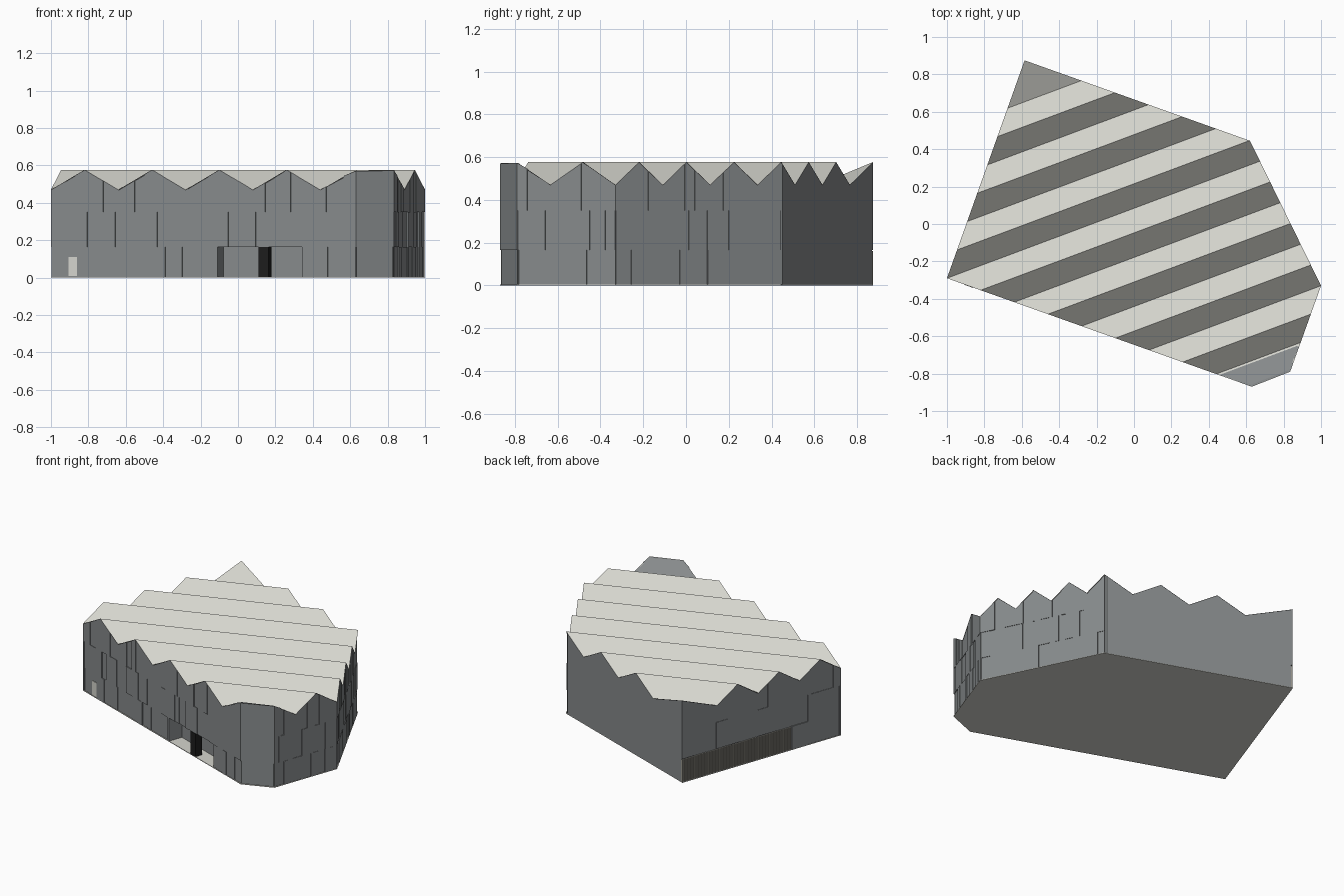
import bpy, bmesh, math, random
from mathutils import Vector, Matrix

random.seed(4)
if "Cube" in bpy.data.objects:
    bpy.data.objects.remove(bpy.data.objects["Cube"])


def material(name, color):
    m = bpy.data.materials.new(name)
    m.use_nodes = True
    m.diffuse_color = (*color, 1)
    m.node_tree.nodes["Principled BSDF"].inputs["Base Color"].default_value = (*color, 1)
    return m


ROOF = material("pale roof", (0.66, 0.66, 0.61))
WALL = material("slate wall", (0.24, 0.255, 0.26))
BLACK = material("black door", (0.012, 0.012, 0.012))
GRILLE = material("warm grey grille", (0.33, 0.32, 0.28))

# Plan corners, counterclockwise from the back right corner
A, F, E, D, C, B = PLAN = [Vector(p) for p in (
    (-0.585, 0.875), (-1, -0.29), (0.63, -0.87), (0.835, -0.79), (1, -0.33), (0.62, 0.445))]
FLOORS = (0.0, 0.165, 0.35)
EAVE, RIDGE = 0.47, 0.577
ANGLE = math.radians(20.5)
ACROSS = Vector((-math.sin(ANGLE), math.cos(ANGLE)))   # direction across the folds
STEP = 0.123
FIRST = ACROSS.dot(F)                                  # a valley runs from this corner
LAST = FIRST + 6 * STEP                                # last valley before the back corner
FOLDS = [FIRST + k * STEP for k in range(-8, 7)]


def roof_height(p):
    t = ACROSS.dot(p.xy)
    if t > LAST:
        up = (t - LAST) / (ACROSS.dot(A) - LAST)
    else:
        k = (t - FIRST) / STEP
        up = abs((k + 1) % 2 - 1)
    return EAVE + (RIDGE - EAVE) * up


def folded_face(plan, z):
    """Flat polygon cut along every roof fold that crosses it."""
    bm = bmesh.new()
    bm.faces.new([bm.verts.new((p.x, p.y, z)) for p in plan])
    return bm


def cut_folds(bm):
    for t in FOLDS:
        bmesh.ops.bisect_plane(bm, geom=bm.verts[:] + bm.edges[:] + bm.faces[:], dist=1e-5,
                               plane_co=(ACROSS * t).to_3d(), plane_no=ACROSS.to_3d())


def add_prism(target, plan, z0, z1=None):
    """Upright prism; without z1 its top follows the roof folds."""
    bm = folded_face(plan, z0)
    if z1 is None:
        cut_folds(bm)
    out = bmesh.ops.extrude_face_region(bm, geom=bm.faces[:], use_keep_orig=True)
    for v in out["geom"]:
        if isinstance(v, bmesh.types.BMVert):
            v.co.z = roof_height(v.co) - 0.001 if z1 is None else z1
    bmesh.ops.recalc_face_normals(bm, faces=bm.faces[:])
    mesh = bpy.data.meshes.new("temp")
    bm.to_mesh(mesh)
    bm.free()
    target.from_mesh(mesh)
    bpy.data.meshes.remove(mesh)


def finish(name, bm, mat):
    mesh = bpy.data.meshes.new(name)
    bm.to_mesh(mesh)
    bm.free()
    mesh.materials.append(mat)
    obj = bpy.data.objects.new(name, mesh)
    bpy.context.collection.objects.link(obj)
    return obj


def prism(name, plan, z0, z1, mat):
    bm = bmesh.new()
    add_prism(bm, plan, z0, z1)
    return finish(name, bm, mat)


def outward(p, q):
    d = (q - p).normalized()
    return Vector((d.y, -d.x))


def strip(p, q, s0, s1, out0, out1, back):
    """Plan of a board on wall p-q, between fractions s0 and s1."""
    n = outward(p, q)
    a, b = p.lerp(q, s0), p.lerp(q, s1)
    return [a + n * out0, b + n * out1, b + n * back, a + n * back]


def inset_plan(depths):
    result = []
    for i, p in enumerate(PLAN):
        n0 = outward(PLAN[i - 1], p)
        n1 = outward(p, PLAN[(i + 1) % len(PLAN)])
        rhs = Vector((n0.dot(p) - depths[i - 1], n1.dot(p) - depths[i]))
        result.append(Matrix((n0, n1)).inverted() @ rhs)
    return result


# Building core: panelled walls sit back, the plain back wall is flush
core = inset_plan([0.012] * 5 + [0.0])
REC0, REC1 = 0.546, 0.822
notch = strip(F, E, REC0, REC1, -0.012, -0.012, -0.1)
lower = core[:2] + [notch[0], notch[3], notch[2], notch[1]] + core[2:]
prism("ground_floor_core", lower, 0.003, FLOORS[1], WALL)
prism("upper_floor_core", core, FLOORS[1], None, WALL)
prism("floor_slab", PLAN, 0, 0.004, ROOF)

# Folded roof skin
roof = folded_face(PLAN, 0)
cut_folds(roof)
for v in roof.verts:
    v.co.z = roof_height(v.co)
finish("folded_roof", roof, ROOF)


# Facade panels of random width and depth, one band for each floor
def splits(s0, s1, width):
    s, marks = s0, [s0]
    while s1 - s > width * 1.5:
        s += width * random.uniform(0.55, 1.4)
        marks.append(s)
    return marks + [s1]


def facade(name, p, q, width, ground_spans):
    bm = bmesh.new()
    w = width / (q - p).length
    for row, z0 in enumerate(FLOORS):
        z1 = FLOORS[row + 1] if row < 2 else None
        for span in (ground_spans if row == 0 else [(0, 1)]):
            marks = splits(*span, w)
            for s0, s1 in zip(marks, marks[1:]):
                out = -random.choice((0.0, 0.003, 0.006))
                add_prism(bm, strip(p, q, s0, s1, out, out, -0.013), max(z0, 0.003), z1)
    finish(name, bm, WALL)


GRILLE_END = 0.69
facade("front_panels", F, E, 0.065, [(0, REC0), (REC1, 1)])
facade("front_corner_panels", E, D, 0.16, [(0, 1)])
facade("left_front_panels", D, C, 0.045, [(0, 1)])
facade("left_back_panels", C, B, 0.075, [(0, 1)])
facade("right_panels", A, F, 0.13, [(GRILLE_END, 1)])

# Ventilation grille on the right wall
bm = bmesh.new()
count = 70
for i in range(count):
    s = GRILLE_END * i / count
    add_prism(bm, strip(A, F, s, s + GRILLE_END / count * 0.6, -0.002, -0.002, -0.013), 0.004, 0.16)
finish("grille_slats", bm, GRILLE)

# Entrance porch in the recess and the pale service door
prism("entrance_porch", strip(F, E, 0.681, 0.713, 0, 0, -0.05), 0.004, FLOORS[1], BLACK)
prism("service_door", strip(F, E, 0.058, 0.086, 0.002, 0.002, -0.005), 0.01, 0.11, ROOF)
